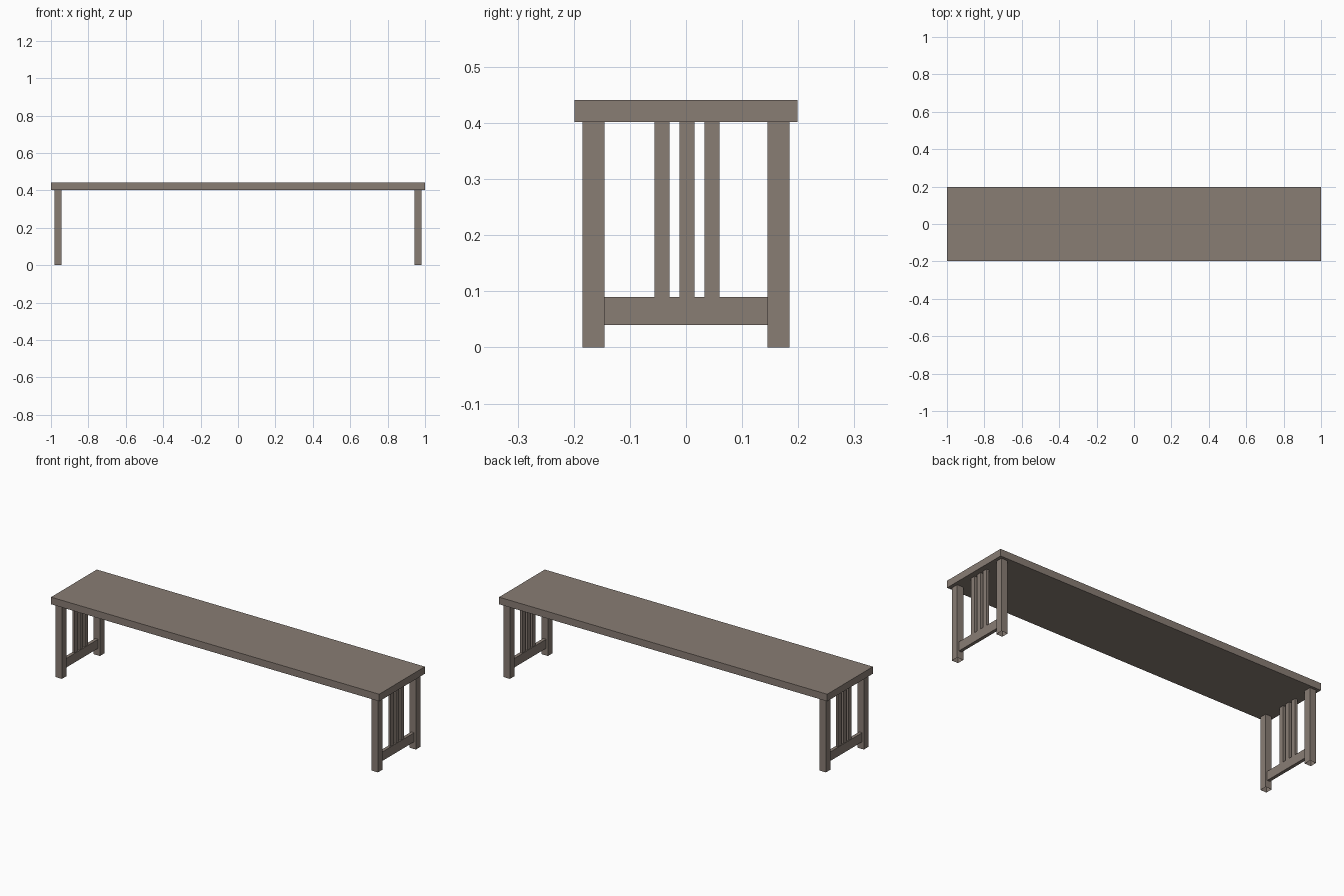
import bpy, bmesh

if "Cube" in bpy.data.objects:
    bpy.data.objects.remove(bpy.data.objects["Cube"])

wood = bpy.data.materials.new("weathered wood")
wood.diffuse_color = (0.25, 0.205, 0.175, 1)
wood.use_nodes = True
wood.node_tree.nodes["Principled BSDF"].inputs["Base Color"].default_value = wood.diffuse_color


def box(name, x, y, z, open_bottom=False):
    """Box from (min, max) pairs on each axis."""
    bm = bmesh.new()
    bmesh.ops.create_cube(bm, size=1)
    for v in bm.verts:
        v.co = [r[0] + (c + 0.5) * (r[1] - r[0]) for c, r in zip(v.co, (x, y, z))]
    if open_bottom:
        bm.normal_update()
        bmesh.ops.delete(bm, geom=[f for f in bm.faces if f.normal.z < -0.5],
                         context='FACES_ONLY')
    me = bpy.data.meshes.new(name)
    bm.to_mesh(me)
    bm.free()
    me.materials.append(wood)
    ob = bpy.data.objects.new(name, me)
    bpy.context.collection.objects.link(ob)
    return ob


def around(c, width):
    return (c - width / 2, c + width / 2)


# Seat plank
box("seat", (-1, 1), (-0.199, 0.199), (0.402, 0.441))

# End frames: two legs, a low rail and three slats on each side
for side, sx in (("left", -1), ("right", 1)):
    cx = sx * 0.963
    for end, sy in (("front", -1), ("back", 1)):
        # legs are hollow and open at the floor
        box(f"{side}_{end}_leg", around(cx, 0.038), around(sy * 0.165, 0.039),
            (0, 0.402), open_bottom=True)
    box(f"{side}_rail", around(cx, 0.018), (-0.146, 0.146), (0.04, 0.09))
    for i in range(3):
        box(f"{side}_slat_{i + 1}", around(cx, 0.014),
            around(0.002 + (i - 1) * 0.0445, 0.027), (0.09, 0.402))
